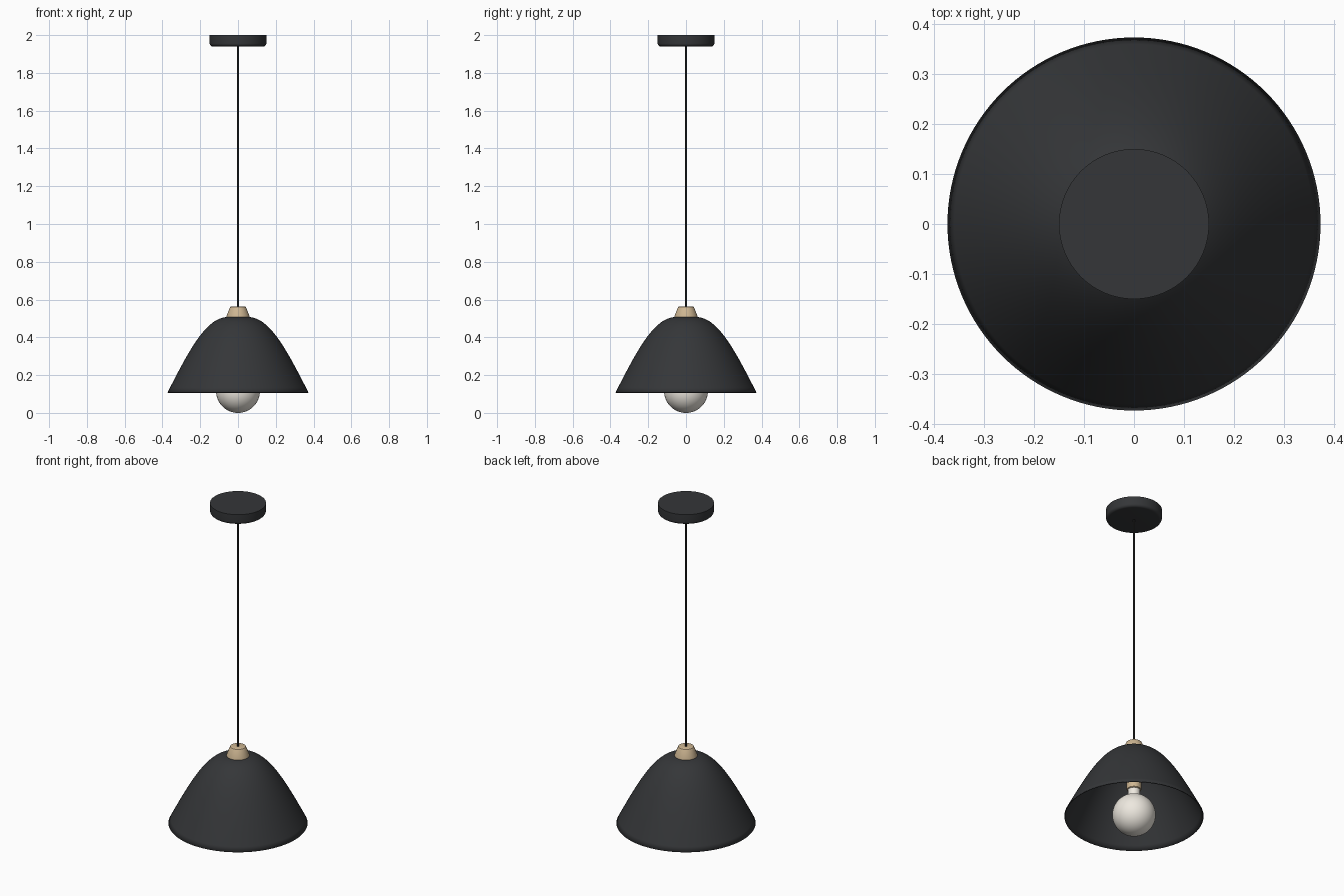
import bpy, bmesh, math
from mathutils import Vector, geometry

if "Cube" in bpy.data.objects:
    bpy.data.objects.remove(bpy.data.objects["Cube"])


def material(name, rgb):
    m = bpy.data.materials.new(name)
    m.diffuse_color = (*rgb, 1)
    m.use_nodes = True
    m.node_tree.nodes["Principled BSDF"].inputs["Base Color"].default_value = m.diffuse_color
    return m


BLACK = material("matte_black", (0.035, 0.037, 0.04))
CORD = material("cord_black", (0.01, 0.01, 0.01))
WOOD = material("light_wood", (0.62, 0.47, 0.29))
GLASS = material("warm_white", (0.85, 0.81, 0.74))


def lathe(name, profile, mat, segments=96, thickness=0):
    """Revolve an (r, z) profile about the z axis."""
    bm = bmesh.new()
    verts = [bm.verts.new((r, 0, z)) for r, z in profile]
    edges = [bm.edges.new(pair) for pair in zip(verts, verts[1:])]
    bmesh.ops.spin(bm, geom=verts + edges, axis=(0, 0, 1), cent=(0, 0, 0),
                   angle=2 * math.pi, steps=segments)
    bmesh.ops.remove_doubles(bm, verts=bm.verts, dist=1e-5)
    bmesh.ops.recalc_face_normals(bm, faces=bm.faces)
    mesh = bpy.data.meshes.new(name)
    bm.to_mesh(mesh)
    bm.free()
    mesh.materials.append(mat)
    ob = bpy.data.objects.new(name, mesh)
    bpy.context.collection.objects.link(ob)
    if thickness:
        mod = ob.modifiers.new("wall", 'SOLIDIFY')
        mod.thickness = thickness
        mod.offset = -1
    bpy.ops.object.select_all(action='DESELECT')
    ob.select_set(True)
    bpy.context.view_layer.objects.active = ob
    bpy.ops.object.shade_smooth_by_angle(angle=math.radians(35))
    return ob


# Ceiling canopy with a rounded lower edge
corner = [(0.134 + 0.016 * math.sin(a), 1.956 - 0.016 * math.cos(a))
          for a in (i * math.pi / 12 for i in range(7))]
lathe("ceiling_canopy", [(0, 1.94)] + corner + [(0.15, 2), (0, 2)], BLACK)

# Hanging cord
lathe("cord", [(0, 0.55), (0.006, 0.55), (0.006, 1.945), (0, 1.945)], CORD, 24)

# Tapered wooden cap above the shade
lathe("wooden_cap", [(0, 0.5), (0.062, 0.5), (0.061, 0.512), (0.044, 0.556),
                     (0.041, 0.561), (0.036, 0.563), (0, 0.563)], WOOD, 64)

# Thin dome shade, open at the bottom
curve = geometry.interpolate_bezier(
    Vector((0.373, 0.108)), Vector((0.25, 0.35)), Vector((0.165, 0.508)),
    Vector((0.05, 0.508)), 28)
lathe("shade", [(p.x, p.y) for p in curve] + [(0, 0.508)], BLACK, 128, 0.005)

# Socket inside the shade
lathe("socket", [(0, 0.268), (0.036, 0.268), (0.039, 0.271), (0.039, 0.505),
                 (0, 0.505)], WOOD, 64)

# Globe bulb with a short neck
R, ZC, a0 = 0.116, 0.116, math.asin(0.034 / 0.116)
globe = [(R * math.sin(t), ZC - R * math.cos(t))
         for t in ((math.pi - a0) * i / 32 for i in range(33))]
lathe("bulb", globe + [(0.033, 0.24), (0.033, 0.275), (0, 0.275)], GLASS, 64)
